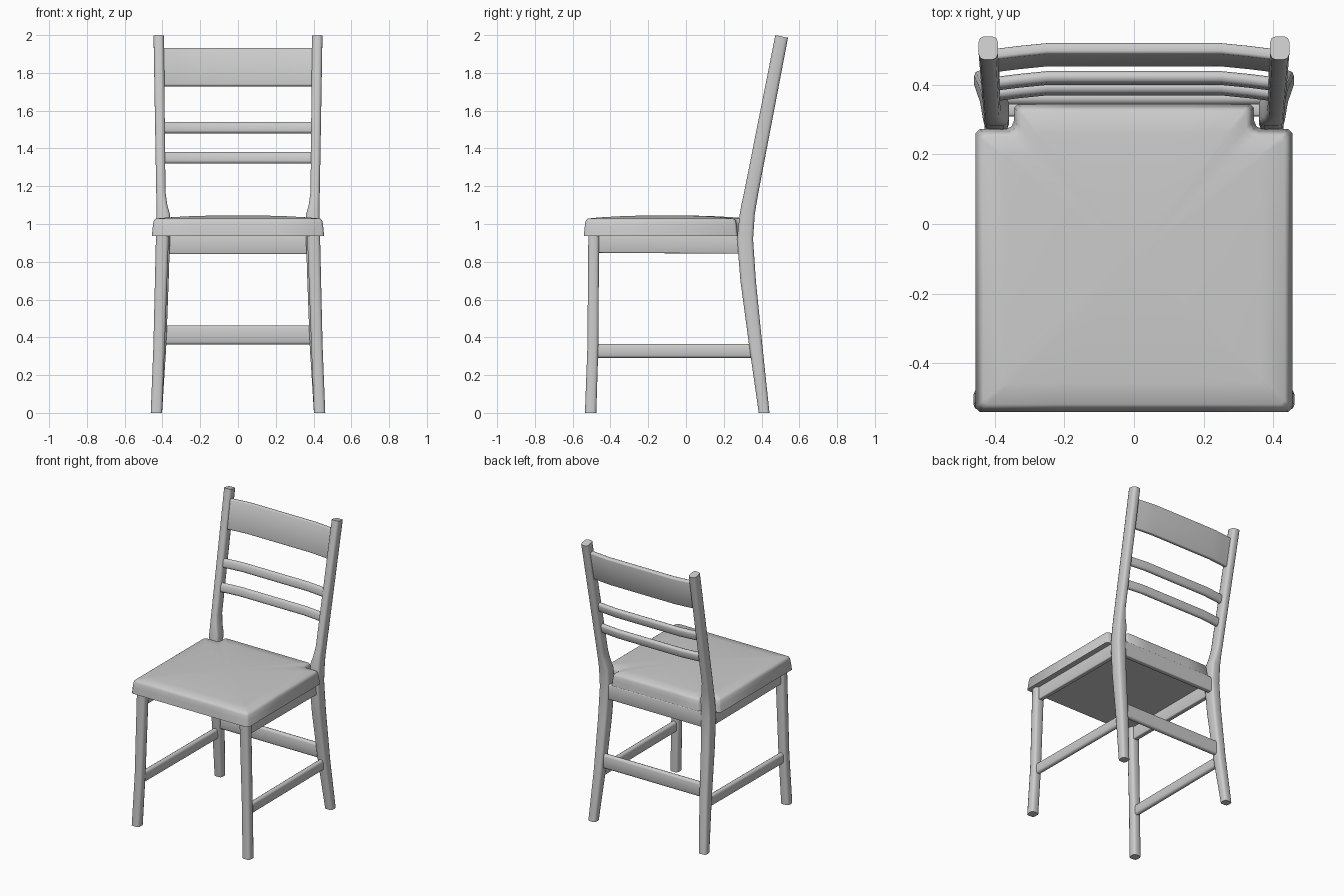
import bpy, bmesh, math
from mathutils import Vector, Matrix

cube = bpy.data.objects.get("Cube")
if cube:
    bpy.data.objects.remove(cube, do_unlink=True)

grey = bpy.data.materials.new("painted_grey")
grey.use_nodes = True
color = (0.6, 0.6, 0.6, 1)
grey.diffuse_color = color
grey.node_tree.nodes["Principled BSDF"].inputs["Base Color"].default_value = color


def loft(name, rings, angle=50):
    """Skin a list of equal-length point rings and cap both ends."""
    bm = bmesh.new()
    loops = [[bm.verts.new(p) for p in ring] for ring in rings]
    n = len(loops[0])
    for a, b in zip(loops, loops[1:]):
        for i in range(n):
            j = (i + 1) % n
            bm.faces.new((a[i], a[j], b[j], b[i]))
    bm.faces.new(loops[0])
    bm.faces.new(loops[-1])
    bmesh.ops.recalc_face_normals(bm, faces=bm.faces)
    mesh = bpy.data.meshes.new(name)
    bm.to_mesh(mesh)
    bm.free()
    mesh.materials.append(grey)
    obj = bpy.data.objects.new(name, mesh)
    bpy.context.collection.objects.link(obj)
    bpy.ops.object.select_all(action='DESELECT')
    obj.select_set(True)
    bpy.context.view_layer.objects.active = obj
    bpy.ops.object.shade_smooth_by_angle(angle=math.radians(angle))
    return obj


def rounded(w, h, r, steps=2):
    """Rounded rectangle section centred on the origin."""
    pts = []
    for k, (sx, sy) in enumerate(((1, 1), (-1, 1), (-1, -1), (1, -1))):
        for s in range(steps + 1):
            a = math.pi / 2 * (k + s / steps)
            pts.append((sx * (w / 2 - r) + r * math.cos(a),
                        sy * (h / 2 - r) + r * math.sin(a)))
    return pts


def leg(name, side, rows, top_tilt=0):
    """Rows hold z, inner x, outer x, front y, back y."""
    rings = []
    for z, x0, x1, y0, y1 in rows:
        tilt = top_tilt if z == rows[-1][0] else 0
        rings.append([(side * ((x0 + x1) / 2 + px), (y0 + y1) / 2 + py, z - tilt * py)
                      for px, py in rounded(x1 - x0, y1 - y0, 0.016)])
    loft(name, rings)


def bar(name, path, depth, height, r, lean=0):
    """Sweep a section along a mostly straight horizontal path."""
    path = [Vector(p) for p in path]
    run = (path[-1] - path[0]).normalized()
    across = Vector((-run.y, run.x, 0))
    turn = Matrix.Rotation(lean, 3, run)
    loft(name, [[p + turn @ (across * a + Vector((0, 0, b)))
                 for a, b in rounded(depth, height, r)] for p in path])


# Legs, side rails and side stretchers
front_rows = [(0, .402, .462, -.535, -.475), (.35, .388, .448, -.522, -.464),
              (.95, .366, .434, -.517, -.46)]
back_rows = [(0, .402, .46, .385, .442), (.35, .38, .443, .335, .405),
             (.7, .367, .435, .288, .37), (.92, .36, .431, .27, .355),
             (1.05, .36, .431, .284, .364), (1.1, .374, .431, .293, .372),
             (1.17, .384, .433, .308, .384), (1.993, .392, .447, .473, .54)]
for side, label in ((1, "left"), (-1, "right")):
    leg("front_leg_" + label, side, front_rows)
    leg("back_leg_" + label, side, back_rows, 0.21)
    bar("side_rail_" + label, [(side * .4, -.48, .9), (side * .4, .3, .895)],
        .035, .105, .006)
    bar("side_stretcher_" + label, [(side * .417, -.48, .328), (side * .412, .36, .328)],
        .034, .074, .014)

# Rear rail and rear stretcher
bar("back_rail", [(-.39, .328, .893), (.39, .328, .893)], .036, .105, .006)
bar("back_stretcher", [(-.4, .362, .412), (.4, .362, .412)], .036, .1, .014)

# Bowed backrest slats
for name, z, y, depth, height, r in (("top_slat", 1.83, .487, .032, .204, .008),
                                     ("upper_slat", 1.51, .42, .034, .062, .014),
                                     ("lower_slat", 1.35, .39, .034, .062, .014)):
    bow = [(x, y - drop, z) for x, drop in
           ((-.41, .018), (-.33, .008), (-.25, 0), (.25, 0), (.33, .008), (.41, .018))]
    bar(name, bow, depth, height, r, -0.19)


# Seat: notched outline, tapered edge and softly crowned top
def outline(inset):
    w, front, side_back, tongue, back, f = (.456 - inset, -.541 + inset, .273 - inset,
                                            .345 - inset, .345 - inset, .025)
    half = [(0, front), (w / 2, front), (w - .012, front), (w, front + .012),
            (w, -.2), (w, side_back - .012), (w - .012, side_back),
            (tongue + f, side_back), (tongue + f * .3, side_back + f * .3),
            (tongue, side_back + f), (tongue, back - .01), (tongue - .01, back),
            (tongue / 2, back), (0, back)]
    return half + [(-x, y) for x, y in half[-2:0:-1]]


rings = [[(x, y, z) for x, y in outline(i)]
         for i, z in ((0, .936), (.004, .98), (.008, 1.01), (.013, 1.022), (.022, 1.029))]
center_y = -.1
for s, z in ((.85, 1.035), (.6, 1.041), (.3, 1.045), (.08, 1.046)):
    rings.append([(x * s, center_y + (y - center_y) * s, z) for x, y in outline(.022)])
loft("seat", rings, 45)
